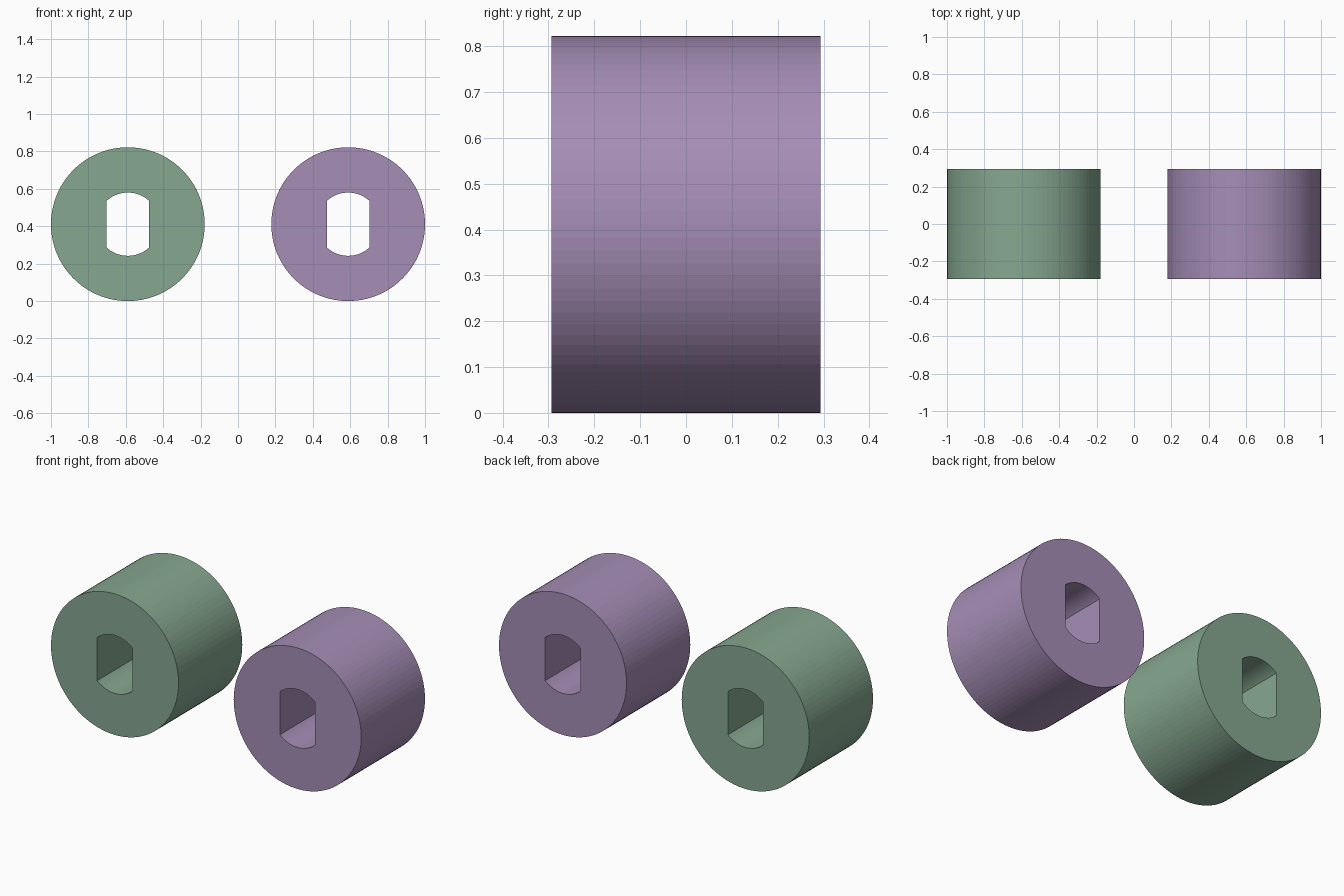
import bpy, bmesh
from math import acos, cos, sin, pi

if "Cube" in bpy.data.objects:
    bpy.data.objects.remove(bpy.data.objects["Cube"])

R, DEPTH, OFFSET = 0.411, 0.587, 0.589   # collar radius, length, distance from centre
HOLE_R, HOLE_HALF = 0.169, 0.1135        # double-D bore: arc radius, half width across flats
STEPS = 24                               # segments per quarter section

# Angles split at the bore corners so its edges stay crisp
c = acos(HOLE_HALF / HOLE_R)
corners = [-c, c, pi - c, pi + c, 2 * pi - c]
angles = [a + (b - a) * i / STEPS
          for a, b in zip(corners, corners[1:]) for i in range(STEPS)]


def bore_radius(a):
    return min(HOLE_R, HOLE_HALF / max(abs(cos(a)), 1e-6))


def collar(name, x, color):
    bm = bmesh.new()

    def ring(radius, y):
        return [bm.verts.new((radius(a) * cos(a), y, radius(a) * sin(a))) for a in angles]

    # Closed loop of four rings: outer front, outer back, bore back, bore front
    h = DEPTH / 2
    rings = [ring(lambda a: R, -h), ring(lambda a: R, h),
             ring(bore_radius, h), ring(bore_radius, -h)]
    n = len(angles)
    for k in range(4):
        p, q = rings[k], rings[(k + 1) % 4]
        for i in range(n):
            j = (i + 1) % n
            bm.faces.new((p[i], p[j], q[j], q[i]))
    bmesh.ops.recalc_face_normals(bm, faces=bm.faces)
    mesh = bpy.data.meshes.new(name)
    bm.to_mesh(mesh)
    bm.free()
    mat = bpy.data.materials.new(name + "_color")
    mat.diffuse_color = color
    mat.use_nodes = True
    mat.node_tree.nodes["Principled BSDF"].inputs["Base Color"].default_value = mat.diffuse_color
    mesh.materials.append(mat)
    obj = bpy.data.objects.new(name, mesh)
    obj.location = (x, 0, R)
    bpy.context.collection.objects.link(obj)


# Two matching collars with flat-sided bores
collar("left_collar", -OFFSET, (0.24, 0.39, 0.28, 1))
collar("right_collar", OFFSET, (0.38, 0.27, 0.47, 1))
